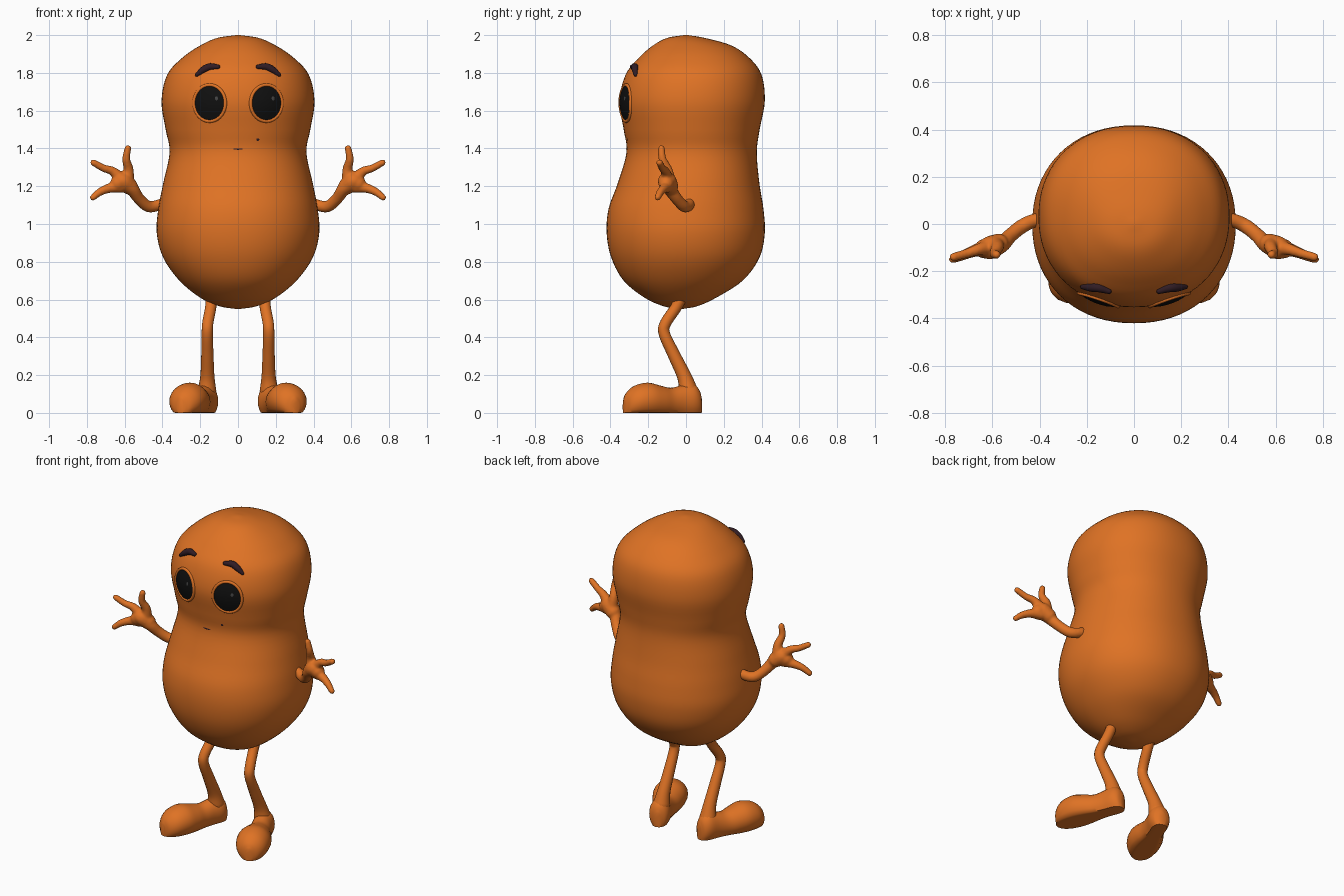
import bpy, bmesh
from math import sin, cos, pi
from mathutils import Vector

if "Cube" in bpy.data.objects:
    bpy.data.objects.remove(bpy.data.objects["Cube"], do_unlink=True)


def material(name, rgb):
    m = bpy.data.materials.new(name)
    m.use_nodes = True
    m.diffuse_color = (*rgb, 1)
    m.node_tree.nodes["Principled BSDF"].inputs["Base Color"].default_value = (*rgb, 1)
    return m


ORANGE = material("orange skin", (0.74, 0.17, 0.018))
BLACK = material("eye black", (0.005, 0.005, 0.005))
BROWN = material("brow brown", (0.03, 0.012, 0.018))
GREY = material("eye glint", (0.06, 0.06, 0.06))


def spline(points, steps):
    """Smooth curve through tuples of any length."""
    pts = [Vector(p) for p in points]
    pts = [2 * pts[0] - pts[1]] + pts + [2 * pts[-1] - pts[-2]]
    out = []
    for a, b, c, d in zip(pts, pts[1:], pts[2:], pts[3:]):
        for i in range(steps):
            t = i / steps
            out.append(0.5 * (2 * b + (c - a) * t + (2 * a - 5 * b + 4 * c - d) * t ** 2
                              + (3 * b - a - 3 * c + d) * t ** 3))
    return out + [pts[-2]]


def loft(bm, rings, closed=False):
    """Skin a list of point rings, capping the ends."""
    rows = [[bm.verts.new(p) for p in r] for r in rings]
    n = len(rows[0])
    for a, b in zip(rows, rows[1:] + rows[:1] if closed else rows[1:]):
        for i in range(n):
            j = (i + 1) % n
            bm.faces.new((a[i], a[j], b[j], b[i]))
    if not closed:
        bm.faces.new(rows[0])
        bm.faces.new(rows[-1])


def tube(bm, points, steps=6, segs=14, closed=False):
    """Round-ended tube through (x, y, z, radius) points."""
    s = points if closed else spline(points, steps)
    cen, rad = [Vector(p[:3]) for p in s], [p[3] for p in s]
    if not closed:
        d0, d1 = (cen[0] - cen[1]).normalized(), (cen[-1] - cen[-2]).normalized()
        r0, r1 = rad[0], rad[-1]
        caps = [k * pi / 10 for k in range(1, 5)]
        cen = [cen[0] + d0 * r0 * sin(a) for a in caps[::-1]] + cen + [cen[-1] + d1 * r1 * sin(a) for a in caps]
        rad = [r0 * cos(a) for a in caps[::-1]] + rad + [r1 * cos(a) for a in caps]
    rings, u, n = [], Vector((0, 1, 0.2)), len(cen)
    for i in range(n):
        nxt = cen[(i + 1) % n] if closed else cen[min(i + 1, n - 1)]
        prv = cen[i - 1] if closed else cen[max(i - 1, 0)]
        t = (nxt - prv).normalized()
        u = Vector((0, 1, 0)) if closed else u
        u = (u - t * u.dot(t)).normalized()
        v = t.cross(u)
        rings.append([cen[i] + rad[i] * (cos(a) * u + sin(a) * v)
                      for a in (2 * pi * k / segs for k in range(segs))])
    loft(bm, rings, closed)


def finish(name, bm, mat, side=1, plate=False):
    for v in bm.verts:
        v.co.x *= side
    bmesh.ops.recalc_face_normals(bm, faces=bm.faces)
    if plate:
        bm.normal_update()
        bmesh.ops.reverse_faces(bm, faces=[f for f in bm.faces if f.normal.y > 0])
    me = bpy.data.meshes.new(name)
    bm.to_mesh(me)
    bm.free()
    me.materials.append(mat)
    ob = bpy.data.objects.new(name, me)
    bpy.context.collection.objects.link(ob)
    bpy.ops.object.select_all(action='DESELECT')
    ob.select_set(True)
    bpy.context.view_layer.objects.active = ob
    bpy.ops.object.shade_smooth_by_angle(angle=0.9)
    return ob


# Body: height, half width, front depth, back depth
BODY = spline([(2.0, .01, -.01, .01), (1.985, .11, -.1, .1), (1.945, .2, -.175, .24),
               (1.88, .295, -.25, .335), (1.79, .375, -.32, .4), (1.65, .405, -.353, .417),
               (1.5, .383, -.33, .39), (1.38, .362, -.315, .375), (1.22, .395, -.36, .388),
               (1.08, .422, -.41, .41), (.95, .43, -.42, .417), (.82, .395, -.395, .388),
               (.7, .31, -.33, .3), (.61, .2, -.22, .16), (.565, .1, -.12, .06),
               (.55, .01, -.04, -.02)], 5)
POW = 2.15


def skin(x, z):
    """Depth of the body's front surface."""
    for a, b in zip(BODY, BODY[1:]):
        if a[0] >= z >= b[0]:
            s = a.lerp(b, (a[0] - z) / (a[0] - b[0]))
            break
    mid, ry = (s[2] + s[3]) / 2, (s[3] - s[2]) / 2
    return mid - ry * max(0, 1 - (abs(x) / s[1]) ** POW) ** (1 / POW)


def spow(v):
    return (1 if v > 0 else -1) * abs(v) ** (2 / POW)


bm = bmesh.new()
angles = [2 * pi * k / 72 for k in range(72)]
loft(bm, [[(w * spow(cos(a)), (f + b) / 2 + (b - f) / 2 * spow(sin(a)), z) for a in angles]
          for z, w, f, b in BODY])
finish("body", bm, ORANGE)


def disc(name, cx, cz, rx, rz, lift, bulge, mat, side=1):
    """Thin oval plate that follows the body."""
    bm = bmesh.new()
    rows = []
    for k in range(1, 8):
        r = k / 7
        pts = [(cx + rx * r * cos(a), cz + rz * r * sin(a)) for a in angles[::2]]
        rows.append([(x, skin(x, z) - lift - bulge * (1 - r * r), z) for x, z in pts])
    loft(bm, rows)
    bm.faces.ensure_lookup_table()
    bm.faces.remove(bm.faces[-1])
    finish(name, bm, mat, side, plate=True)


for side, word in ((1, "left"), (-1, "right")):
    # Eye with a raised lid rim and a glint
    disc(word + "_eye", .15, 1.64, .081, .094, .003, .006, BLACK, side)
    disc(word + "_eye_glint", .15 + .036 * side, 1.665, .008, .011, .009, .001, GREY, side)
    bm = bmesh.new()
    oval = [(.15 + .083 * cos(a), 1.64 + .096 * sin(a)) for a in angles[::2]]
    tube(bm, [(x, skin(x, z), z, .009) for x, z in oval], segs=10, closed=True)
    finish(word + "_eye_rim", bm, ORANGE, side)

    # Eyebrow
    bm = bmesh.new()
    tube(bm, [(x, skin(x, z) - .004, z, r) for x, z, r in
              ((.107, 1.832, .012), (.15, 1.832, .019), (.185, 1.815, .018), (.218, 1.79, .01))])
    finish(word + "_eyebrow", bm, BROWN, side)

    # Arm, palm and fingers fused into one skin
    bm = bmesh.new()
    tube(bm, [(.37, .015, 1.12, .03), (.42, .015, 1.1, .03), (.475, -.01, 1.093, .031),
              (.525, -.05, 1.135, .031), (.56, -.085, 1.185, .036), (.6, -.1, 1.215, .042)])
    tube(bm, [(.575, -.085, 1.2, .045), (.61, -.1, 1.225, .05), (.635, -.105, 1.215, .042)])
    tube(bm, [(.585, -.09, 1.23, .036), (.58, -.1, 1.29, .027), (.592, -.125, 1.345, .021),
              (.583, -.13, 1.4, .018)])
    tube(bm, [(.62, -.1, 1.24, .034), (.665, -.11, 1.28, .024), (.71, -.125, 1.295, .02),
              (.765, -.14, 1.325, .018)])
    tube(bm, [(.62, -.1, 1.2, .036), (.68, -.115, 1.19, .026), (.73, -.135, 1.17, .021),
              (.768, -.15, 1.14, .017)])
    arm = finish(word + "_arm", bm, ORANGE, side)
    fuse = arm.modifiers.new("fuse", 'REMESH')
    fuse.mode, fuse.voxel_size, fuse.use_smooth_shade = 'VOXEL', .007, True
    soft = arm.modifiers.new("soften", 'SMOOTH')
    soft.factor, soft.iterations = .5, 5

    # Leg with a bent knee
    bm = bmesh.new()
    tube(bm, [(.14, -.02, .62, .032), (.145, -.055, .555, .03), (.16, -.108, .475, .03),
              (.163, -.115, .42, .03), (.162, -.065, .31, .033), (.162, -.01, .195, .038),
              (.164, .012, .12, .05)])
    finish(word + "_leg", bm, ORANGE, side)

    # Foot with a round toe and flat sole: distance, half width, height
    bm = bmesh.new()
    rings = []
    for s, w, h in spline([(-.052, .02, .09), (-.035, .048, .13), (0, .062, .155), (.06, .062, .145),
                           (.12, .07, .133), (.18, .088, .145), (.25, .1, .16), (.32, .09, .145),
                           (.365, .06, .11), (.385, .02, .075)], 4):
        cx, cy = .165 + .36 * s, .03 - .93 * s
        rings.append([(cx + .93 * w * cos(a), cy + .36 * w * cos(a), max(0, h * (.42 + .58 * sin(a))))
                      for a in angles[::3]])
    loft(bm, rings)
    finish(word + "_foot", bm, ORANGE, side)

# Small mouth crease and cheek dimple
disc("mouth", 0, 1.397, .026, .004, .002, .001, BROWN)
disc("cheek_dimple", .105, 1.447, .008, .007, .002, .001, BROWN)
